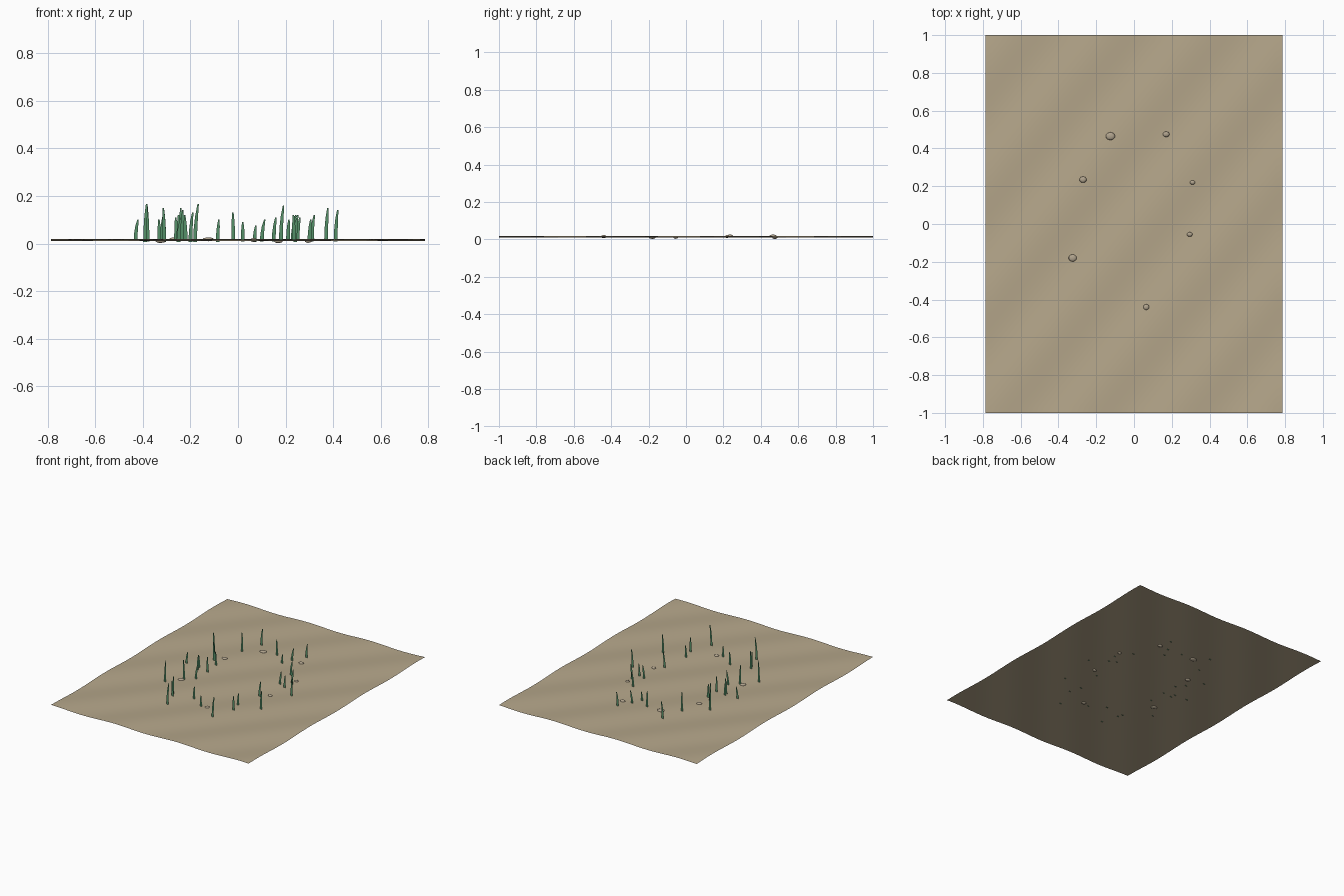
import bpy, bmesh, math, random
from mathutils import Vector

random.seed(4)
cube = bpy.data.objects.get("Cube")
if cube:
    bpy.data.objects.remove(cube, do_unlink=True)


def material(name, rgb):
    m = bpy.data.materials.new(name)
    m.use_nodes = True
    m.diffuse_color = (*rgb, 1)
    m.node_tree.nodes["Principled BSDF"].inputs["Base Color"].default_value = (*rgb, 1)
    return m


SAND = material("sand", (0.47, 0.39, 0.26))
STONE = material("stone", (0.44, 0.37, 0.27))
GREEN = material("grass green", (0.09, 0.28, 0.14))


def finish(bm, name, mat, smooth=True):
    mesh = bpy.data.meshes.new(name)
    bm.to_mesh(mesh)
    bm.free()
    mesh.materials.append(mat)
    for p in mesh.polygons:
        p.use_smooth = smooth
    obj = bpy.data.objects.new(name, mesh)
    bpy.context.collection.objects.link(obj)
    return obj


def height(x, y):
    return 0.014 + 0.004 * math.sin(math.tau * (x / 0.5 - y / 0.61 + 0.18))


# Rippled sand sheet
bm = bmesh.new()
bmesh.ops.create_grid(bm, x_segments=48, y_segments=60, size=1)
for v in bm.verts:
    v.co.x *= 0.785
    v.co.z = height(v.co.x, v.co.y)
finish(bm, "sand_sheet", SAND)

# Flat pebbles half sunk in the sand: x, y, radius
PEBBLES = [(-.125, .465, .025), (.17, .475, .018), (-.27, .235, .019), (.31, .22, .014),
           (.295, -.055, .015), (-.325, -.18, .022), (.065, -.44, .016)]
for i, (x, y, r) in enumerate(PEBBLES):
    bm = bmesh.new()
    bmesh.ops.create_icosphere(bm, subdivisions=2, radius=1)
    squash = random.uniform(0.8, 1)
    for v in bm.verts:
        v.co = Vector((v.co.x * r, v.co.y * r * squash, v.co.z * 0.008))
    pebble = finish(bm, f"pebble_{i + 1}", STONE)
    pebble.location = (x, y, height(x, y))


# Flat upright grass blades, tapering and curving sideways
def blade(name, x, y, top, lean):
    bm = bmesh.new()
    base = height(x, y) - 0.004
    rows = []
    for t, half in ((0, .008), (.35, .0075), (.7, .006), (1, .003)):
        cx, z = x + lean * t * t, base + (top - base) * t
        rows.append([bm.verts.new((cx + s * half, y, z)) for s in (-1, 1)])
    for a, b in zip(rows, rows[1:]):
        bm.faces.new((a[0], a[1], b[1], b[0]))
    finish(bm, name, GREEN, False)


# Ring of blades: x, y, tip height
BLADES = [(-.2, .55, .13), (.15, .56, .11), (-.02, .47, .13), (.07, .4, .075),
          (-.24, .39, .15), (-.38, .27, .16), (-.31, .17, .15), (-.26, .12, .11),
          (.23, .27, .12), (.31, .17, .12), (.25, .12, .11), (-.43, .03, .1),
          (-.33, .03, .1), (-.25, .01, .12), (-.32, 0, .12), (.41, .02, .14),
          (.24, -.1, .12), (-.25, -.12, .11), (-.31, -.17, .15), (-.39, -.27, .165),
          (.37, -.27, .15), (.21, -.3, .1), (.235, -.385, .12), (-.235, -.4, .14),
          (-.22, -.43, .12), (-.18, -.545, .165), (.18, -.545, .16),
          (-.085, -.38, .1), (.02, -.45, .09), (.1, .47, .1), (.3, .1, .1)]
for i, (x, y, top) in enumerate(BLADES):
    blade(f"grass_blade_{i + 1}", x, y, top, random.uniform(-0.006, 0.014))
